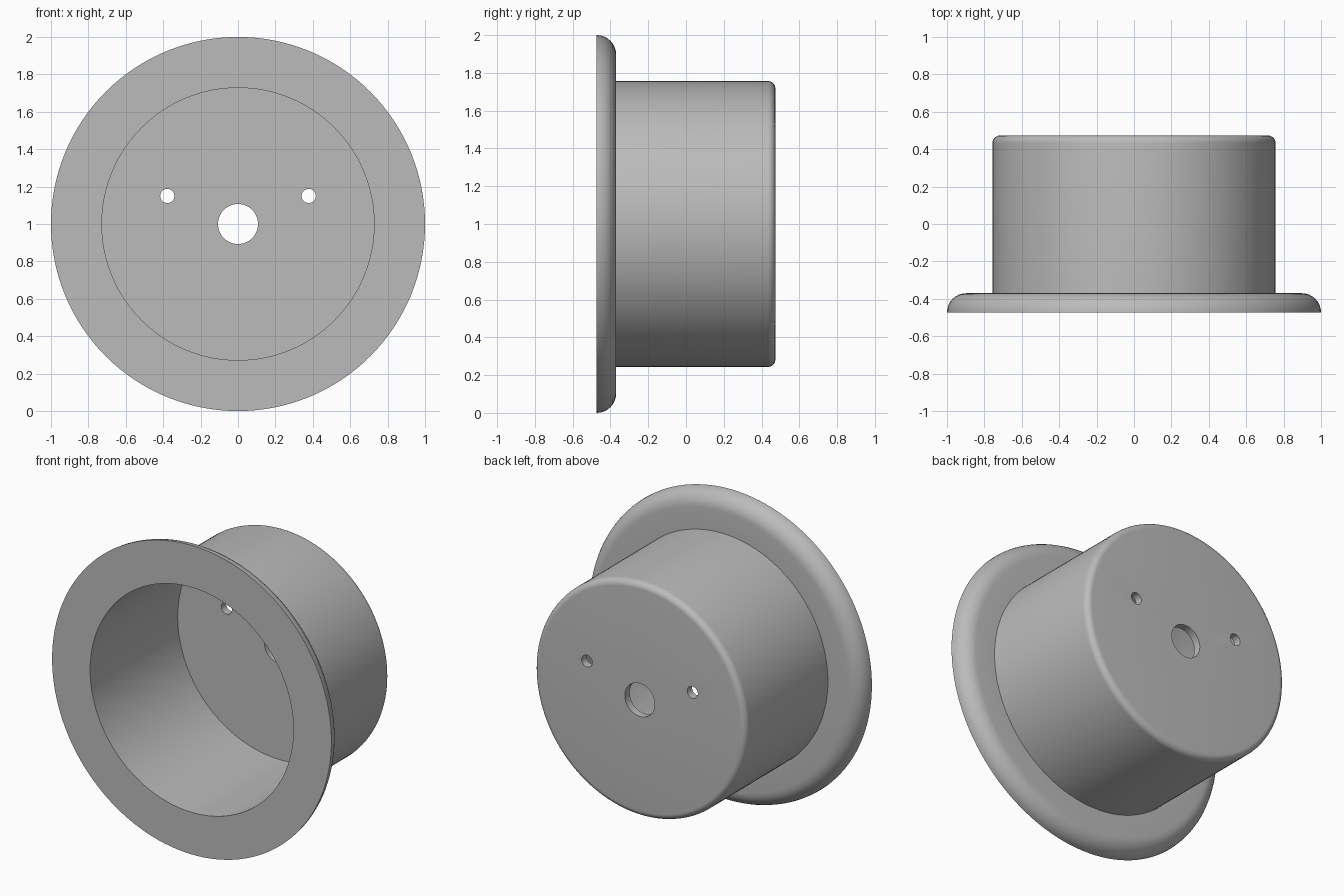
import bpy
import bmesh
from math import cos, sin, pi, radians
from mathutils import Matrix, Vector

cube = bpy.data.objects.get("Cube")
if cube:
    bpy.data.objects.remove(cube)

FRONT, BACK = -0.473, 0.473
FLANGE_BACK = -0.37
FLOOR = 0.423
OUTER, INNER = 0.757, 0.728
CENTRE_Z = 1.0
SEGMENTS = 128

grey = bpy.data.materials.new("plain grey")
grey.use_nodes = True
colour = (0.5, 0.5, 0.5, 1)
grey.diffuse_color = colour
grey.node_tree.nodes["Principled BSDF"].inputs["Base Color"].default_value = colour


def arc(radius, y, size, start, end, steps=8):
    """Rounded corner of a profile, as (radius, y) points."""
    angles = [radians(start + (end - start) * i / steps) for i in range(steps + 1)]
    return [(radius + size * cos(a), y + size * sin(a)) for a in angles]


def lathe(name, profile):
    """Turn an open profile, from axis to axis, about the y direction."""
    bm = bmesh.new()
    verts = [bm.verts.new((r, y, 0)) for r, y in profile]
    edges = [bm.edges.new(pair) for pair in zip(verts, verts[1:])]
    bmesh.ops.spin(bm, geom=verts + edges, cent=(0, 0, 0), axis=(0, 1, 0),
                   angle=2 * pi, steps=SEGMENTS, use_merge=True)
    bmesh.ops.remove_doubles(bm, verts=bm.verts, dist=0.0001)
    bmesh.ops.recalc_face_normals(bm, faces=bm.faces)
    mesh = bpy.data.meshes.new(name)
    bm.to_mesh(mesh)
    bm.free()
    mesh.materials.append(grey)
    obj = bpy.data.objects.new(name, mesh)
    obj.location.z = CENTRE_Z
    bpy.context.collection.objects.link(obj)
    return obj


# Hollow cup with a rounded flange, closed at the back
rounding = FLANGE_BACK - FRONT
fillet = 0.04
profile = [(0, FLOOR), (INNER, FLOOR), (INNER, FRONT)]
profile += arc(1 - rounding, FRONT, rounding, 0, 90)
profile += [(OUTER, FLANGE_BACK)]
profile += arc(OUTER - fillet, BACK - fillet, fillet, 0, 90)
profile += [(0, BACK)]
cup = lathe("flanged_cup", profile)

# Drilled holes through the back wall
bm = bmesh.new()
for x, z, radius, sides in ((0, 0, 0.107, 64), (-0.378, 0.15, 0.038, 32), (0.378, 0.15, 0.038, 32)):
    place = Matrix.Translation(Vector((x, BACK, z))) @ Matrix.Rotation(pi / 2, 4, "X")
    bmesh.ops.create_cone(bm, cap_ends=True, segments=sides, radius1=radius,
                          radius2=radius, depth=0.3, matrix=place)
mesh = bpy.data.meshes.new("hole_cutter")
bm.to_mesh(mesh)
bm.free()
mesh.materials.append(grey)
cutter = bpy.data.objects.new("hole_cutter", mesh)
cutter.location.z = CENTRE_Z
bpy.context.collection.objects.link(cutter)

drill = cup.modifiers.new("drill", "BOOLEAN")
drill.operation = "DIFFERENCE"
drill.solver = "EXACT"
drill.object = cutter
bpy.ops.object.select_all(action="DESELECT")
bpy.context.view_layer.objects.active = cup
cup.select_set(True)
bpy.ops.object.modifier_apply(modifier=drill.name)
bpy.data.objects.remove(cutter)

bpy.ops.object.shade_smooth_by_angle(angle=radians(30))
